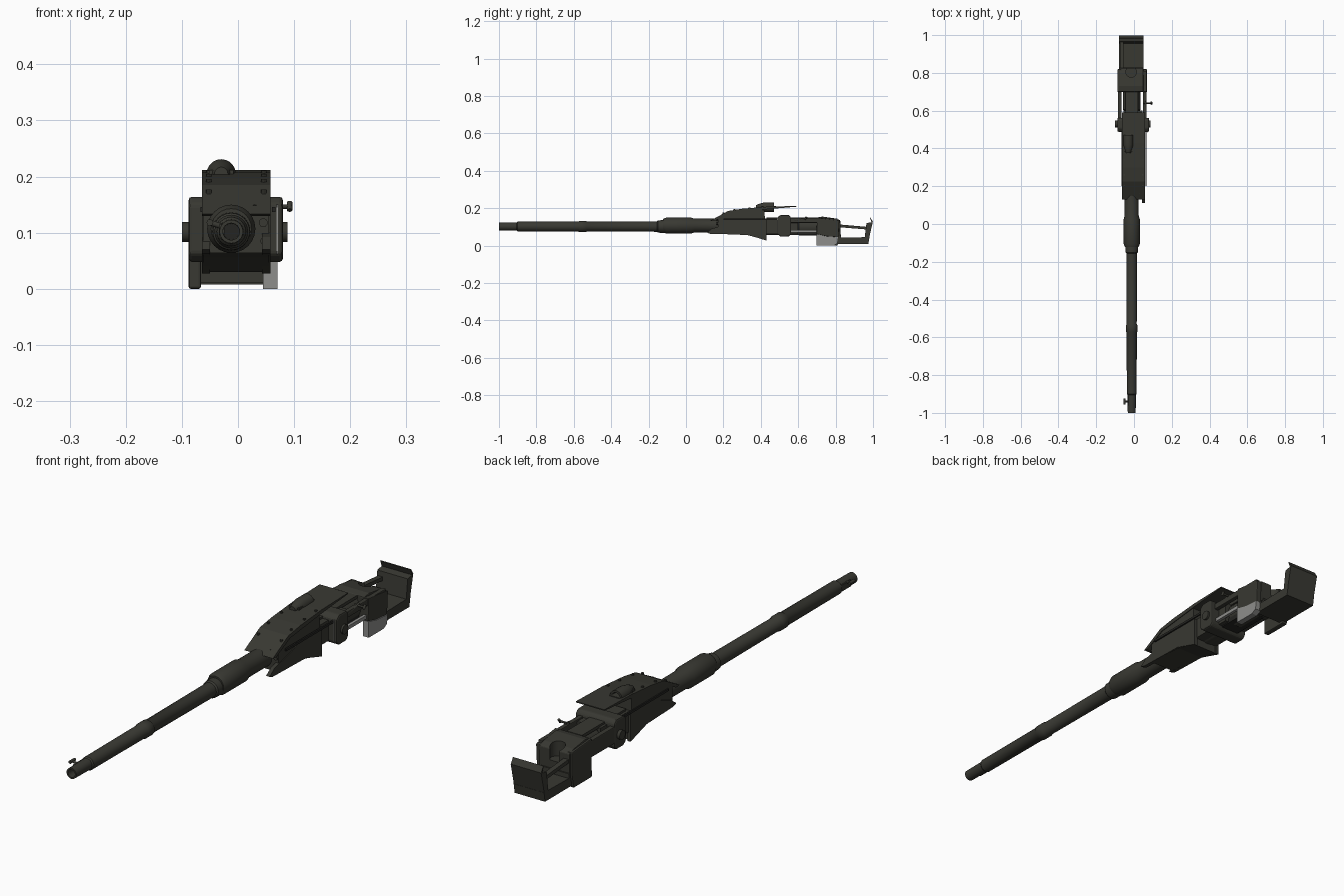
import bpy, bmesh, math
from mathutils import Vector

def mat(name, c):
    m = bpy.data.materials.new(name)
    m.diffuse_color = (*c, 1)
    return m

GUN = mat("gunmetal", (0.040, 0.040, 0.032))
DARK = mat("dark steel", (0.018, 0.018, 0.016))
GREY = mat("bare grey", (0.27, 0.27, 0.26))
AX, AZ = -0.012, 0.102          # barrel axis

def finish(name, bm, m=GUN, bevel=0, smooth=False):
    bmesh.ops.recalc_face_normals(bm, faces=bm.faces)
    me = bpy.data.meshes.new(name)
    bm.to_mesh(me)
    bm.free()
    o = bpy.data.objects.new(name, me)
    bpy.context.collection.objects.link(o)
    me.materials.append(m)
    if bevel:
        b = o.modifiers.new("bevel", 'BEVEL')
        b.width, b.segments, b.limit_method = bevel, 2, 'ANGLE'
    if smooth:
        bpy.ops.object.select_all(action='DESELECT')
        o.select_set(True)
        bpy.context.view_layer.objects.active = o
        bpy.ops.object.shade_smooth_by_angle(angle=math.radians(35))
    return o

def profile(name, pts, x0, x1, m=GUN, bevel=0):
    """Extrude a (y, z) outline along x."""
    bm = bmesh.new()
    f = bm.faces.new([bm.verts.new((x0, y, z)) for y, z in pts])
    r = bmesh.ops.extrude_face_region(bm, geom=[f])
    bmesh.ops.translate(bm, vec=(x1 - x0, 0, 0),
                        verts=[v for v in r['geom'] if isinstance(v, bmesh.types.BMVert)])
    return finish(name, bm, m, bevel)

def box(name, x0, x1, y0, y1, z0, z1, m=GUN, bevel=0):
    return profile(name, [(y0, z0), (y1, z0), (y1, z1), (y0, z1)], x0, x1, m, bevel)

def lathe(name, prof, cx=AX, cz=AZ, n=24, m=GUN):
    """Turn (y, radius) steps around a y axis; radius 0 closes an end."""
    bm = bmesh.new()
    rings = [[bm.verts.new((cx + r * math.cos(2 * math.pi * i / n), y,
                            cz + r * math.sin(2 * math.pi * i / n))) for i in range(n)]
             for y, r in prof]
    for a, b in zip(rings, rings[1:]):
        for i in range(n):
            j = (i + 1) % n
            bm.faces.new((a[i], a[j], b[j], b[i]))
    bmesh.ops.remove_doubles(bm, verts=bm.verts, dist=1e-5)
    return finish(name, bm, m, smooth=True)

def rod(name, a, b, r, n=12, m=GUN):
    bm = bmesh.new()
    a, b = Vector(a), Vector(b)
    bmesh.ops.create_cone(bm, cap_ends=True, segments=n, radius1=r, radius2=r, depth=(b - a).length)
    bm.transform((b - a).to_track_quat('Z', 'Y').to_matrix().to_4x4())
    bmesh.ops.translate(bm, verts=bm.verts, vec=(a + b) / 2)
    return finish(name, bm, m, smooth=True)

# Barrel with bore, collars and thick sleeve
lathe("barrel", [(-0.90, 0), (-0.90, 0.014), (-1.0, 0.015), (-1.0, 0.021), (-0.905, 0.022),
                 (-0.9, 0.026), (-0.575, 0.027), (-0.57, 0.030), (-0.535, 0.030), (-0.53, 0.0265),
                 (-0.155, 0.028), (-0.15, 0.033), (-0.125, 0.034), (-0.1, 0.034), (-0.1, 0)])
lathe("barrel_sleeve", [(-0.122, 0), (-0.122, 0.036), (-0.105, 0.043), (0.025, 0.043),
                        (0.045, 0.037), (0.2, 0.037), (0.2, 0)], cz=0.107)
lathe("bore_plug", [(-0.91, 0), (-0.91, 0.0145), (-0.90, 0.0145)], m=DARK)

# Front sight beside the muzzle
rod("front_sight_arm", (-0.025, -0.94, 0.11), (-0.05, -0.94, 0.118), 0.005)
rod("front_sight_post", (-0.05, -0.955, 0.118), (-0.05, -0.925, 0.118), 0.006)
box("muzzle_lug", -0.034, -0.024, -0.96, -0.9, 0.09, 0.115)

# Receiver: core, sloped top cover and pointed cheek plates
profile("receiver", [(0.17, 0.145), (0.235, 0.178), (0.42, 0.192), (0.425, 0.03),
                     (0.33, 0.056), (0.17, 0.064)], -0.062, 0.055)
profile("top_cover", [(0.13, 0.133), (0.225, 0.185), (0.30, 0.197), (0.43, 0.208), (0.59, 0.212),
                      (0.59, 0.208), (0.43, 0.194), (0.235, 0.172), (0.15, 0.130)], -0.064, 0.058)
for n, x0, x1, y in (("left", -0.064, -0.05, 0.15), ("right", 0.043, 0.058, 0.11)):
    profile(n + "_cheek_plate", [(y, 0.070), (y + 0.03, 0.092), (0.24, 0.115), (0.30, 0.140),
                                 (0.43, 0.140), (0.43, 0.027), (0.33, 0.058), (y + 0.02, 0.063)], x0, x1)
    xs = -0.067 if n == "left" else 0.061
    box(n + "_seam_rail", min(xs, xs + 0.006), xs + 0.006, 0.2, 0.5, 0.137, 0.146, DARK)

# Rivets and cover latches
for y, z in ((0.2, 0.172), (0.26, 0.191), (0.34, 0.2), (0.41, 0.206)):
    for x in (-0.052, 0.046):
        rod("cover_rivet", (x, y, z - 0.005), (x, y, z + 0.005), 0.005, 8)
for x, y, z in ((0.03, 0.17, 0.142), (0.045, 0.175, 0.118), (0.048, 0.16, 0.085)):
    rod("front_bolt", (x, y - 0.012, z), (x, y + 0.03, z), 0.008, 10)
rod("cover_pin", (0.005, 0.23, 0.178), (0.005, 0.26, 0.182), 0.006, 8)

# Rear sight hump
lathe("sight_hump", [(0.375, 0), (0.375, 0.012), (0.395, 0.020), (0.42, 0.026), (0.47, 0.026),
                     (0.47, 0.018), (0.445, 0.016), (0.445, 0)], cx=-0.03, cz=0.205, n=20)
box("sight_base", -0.052, -0.008, 0.385, 0.48, 0.200, 0.212)

# Breech tube and bars running to the rear
lathe("breech_tube", [(0.4, 0), (0.4, 0.042), (0.6, 0.042), (0.605, 0.046), (0.72, 0.046), (0.72, 0)], cz=0.1)
box("breech_block", -0.055, 0.045, 0.42, 0.6, 0.062, 0.142)
box("lower_rail", -0.05, 0.028, 0.55, 0.72, 0.058, 0.078, DARK)
box("left_side_bar", -0.086, -0.066, 0.55, 0.74, 0.075, 0.14, bevel=0.003)
box("right_side_bar", 0.048, 0.066, 0.55, 0.81, 0.122, 0.146, bevel=0.003)
box("right_lower_bar", 0.048, 0.060, 0.55, 0.75, 0.070, 0.084, GREY)
box("top_strip", -0.045, 0.02, 0.43, 0.7, 0.138, 0.15)

# Trunnion block with hubs
profile("trunnion_block", [(0.488, 0.062), (0.505, 0.048), (0.55, 0.048), (0.562, 0.062), (0.562, 0.15),
                           (0.55, 0.164), (0.505, 0.164), (0.488, 0.15)], -0.088, 0.080, bevel=0.006)
rod("trunnion_hubs", (-0.1, 0.53, 0.101), (0.088, 0.53, 0.101), 0.018, 20)
box("trunnion_trim", 0.069, 0.0715, 0.4855, 0.489, 0.062, 0.15, GREY)

# Cocking lever
rod("lever_shaft", (0.05, 0.64, 0.145), (0.095, 0.64, 0.147), 0.004)
rod("lever_knob", (0.092, 0.635, 0.140), (0.092, 0.645, 0.154), 0.005)
rod("lever_link", (0.062, 0.58, 0.135), (0.062, 0.65, 0.147), 0.005)

# Rear housing with a round well in its top
house = profile("rear_housing", [(0.70, 0.06), (0.825, 0.05), (0.825, 0.135), (0.80, 0.145),
                                 (0.73, 0.155), (0.70, 0.15)], -0.08, 0.05, bevel=0.004)
cut = rod("well_cutter", (-0.015, 0.805, 0.09), (-0.015, 0.805, 0.2), 0.028, 24, DARK)
cut.hide_render = True
cut.hide_viewport = True
cut.display_type = 'WIRE'
b = house.modifiers.new("well", 'BOOLEAN')
b.object, b.operation, b.solver = cut, 'DIFFERENCE', 'EXACT'

# Side arms hanging to the ground, the right one bare grey below
arm = [(0.698, 0.008), (0.71, 0.001), (0.79, 0.001), (0.808, 0.012), (0.815, 0.06)]
profile("left_arm", [(0.698, 0.0)] + [(0.81, 0.0), (0.82, 0.05), (0.82, 0.14), (0.70, 0.15)],
        -0.088, -0.066, bevel=0.004)
profile("right_arm_lower", [(0.698, 0.0), (0.79, 0.0), (0.81, 0.012), (0.815, 0.045), (0.75, 0.05),
                            (0.698, 0.062)], 0.045, 0.070, GREY)
profile("right_arm_upper", [(0.698, 0.062), (0.75, 0.05), (0.815, 0.045), (0.82, 0.135), (0.70, 0.15)],
        0.045, 0.068, bevel=0.003)

# Rear guard: floor tray, upright back plate and upper rod
profile("guard_floor", [(0.81, 0.008), (0.975, 0.008), (0.981, 0.045), (0.955, 0.045), (0.81, 0.042)],
        -0.08, 0.05)
profile("guard_back", [(0.955, 0.04), (0.979, 0.04), (0.999, 0.128), (0.985, 0.150), (0.983, 0.148),
                       (0.992, 0.125), (0.965, 0.120)], -0.08, 0.05)
profile("guard_rod", [(0.82, 0.098), (0.97, 0.086), (0.97, 0.100), (0.82, 0.113)], -0.075, -0.055)
box("guard_neck", -0.08, 0.045, 0.79, 0.83, 0.01, 0.06)
